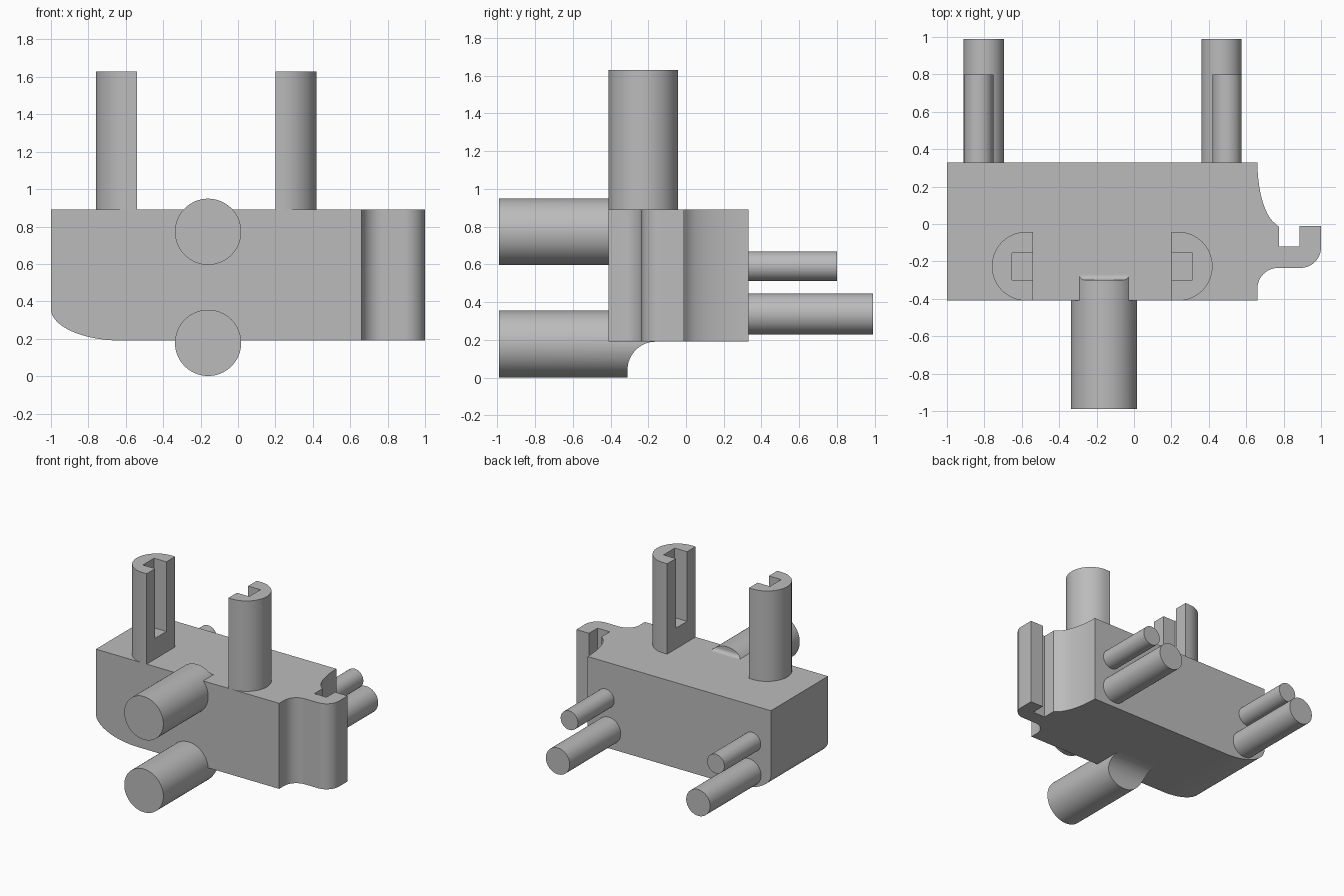
import bpy, bmesh
from math import pi, sin, cos, radians

cube = bpy.data.objects.get("Cube")
if cube:
    bpy.data.objects.remove(cube, do_unlink=True)

grey = bpy.data.materials.new("plain grey")
grey.use_nodes = True
grey.diffuse_color = (0.5, 0.5, 0.5, 1)
grey.node_tree.nodes["Principled BSDF"].inputs["Base Color"].default_value = (0.5, 0.5, 0.5, 1)


def arc(cx, cy, rx, ry, start, end, steps=16):
    """Points along an ellipse arc, angles in degrees."""
    angles = [radians(start + (end - start) * i / steps) for i in range(steps + 1)]
    return [(cx + rx * cos(a), cy + ry * sin(a)) for a in angles]


def prism(name, outline, axis, low, high):
    """Extrude a flat outline along an axis from low to high."""
    place = {"x": lambda a, b, d: (d, a, b),
             "y": lambda a, b, d: (a, d, b),
             "z": lambda a, b, d: (a, b, d)}[axis]
    bm = bmesh.new()
    face = bm.faces.new([bm.verts.new(place(a, b, low)) for a, b in outline])
    side = bmesh.ops.extrude_face_region(bm, geom=[face])["geom"]
    bmesh.ops.translate(bm, vec=place(0, 0, high - low),
                        verts=[v for v in side if isinstance(v, bmesh.types.BMVert)])
    bmesh.ops.recalc_face_normals(bm, faces=bm.faces)
    mesh = bpy.data.meshes.new(name)
    bm.to_mesh(mesh)
    bm.free()
    obj = bpy.data.objects.new(name, mesh)
    bpy.context.collection.objects.link(obj)
    mesh.materials.append(grey)
    return obj


def select(obj):
    bpy.ops.object.select_all(action="DESELECT")
    obj.select_set(True)
    bpy.context.view_layer.objects.active = obj


def combine(obj, tool, operation):
    """Apply a boolean and discard the tool."""
    select(obj)
    mod = obj.modifiers.new("shape", "BOOLEAN")
    mod.operation, mod.solver, mod.object = operation, "EXACT", tool
    bpy.ops.object.modifier_apply(modifier=mod.name)
    bpy.data.objects.remove(tool, do_unlink=True)


def smooth(obj):
    select(obj)
    bpy.ops.object.shade_smooth_by_angle(angle=radians(30))


def rod(name, x, z, r, y0, y1):
    return prism(name, arc(x, z, r, r, 0, 360, 64)[:-1], "y", y0, y1)


BOTTOM, TOP, FRONT, BACK = 0.19, 0.89, -0.41, 0.33

# Body with the hook at its end, drawn in plan
plan = [(-1, FRONT), (0.66, FRONT)]
plan += arc(0.77, -0.345, 0.11, 0.11, 180, 90)
plan += arc(0.89, -0.125, 0.11, 0.11, -90, 0)
plan += [(1, -0.01), (0.885, -0.01), (0.885, -0.12), (0.775, -0.12), (0.775, -0.015)]
plan += arc(0.79, 0.33, 0.13, 0.34, 250, 180)
plan += [(-1, BACK)]
body = prism("body", plan, "z", BOTTOM, TOP)

# Rounded lower corner of the body
corner = [(-1.2, 0.36)] + arc(-0.62, 0.36, 0.38, 0.17, 180, 270, 24) + [(-0.62, 0), (-1.2, 0)]
combine(body, prism("corner_cutter", corner, "y", -1, 1), "DIFFERENCE")
smooth(body)

# Slotted half-round posts, facing each other
for name, flat, s in (("right_post", -0.54, 1), ("left_post", 0.2, -1)):
    r, y = 0.184, -0.226
    outline = [(flat, y + r)] + arc(flat - s * 0.036, y, s * r, r, 90, 270, 32) + [(flat, y - r)]
    post = prism(name, outline, "z", TOP - 0.01, 1.63)
    slot = [(flat + s * 0.1, -0.3), (flat + s * 0.1, -0.155),
            (flat - s * 0.112, -0.155), (flat - s * 0.112, -0.3)]
    combine(post, prism("slot_cutter", slot, "z", 1.06, 1.8), "DIFFERENCE")
    smooth(post)

# Front pegs, with a hollow fillet where they run onto the body
for name, z, keep in (
        ("lower_peg", 0.178, [(-1.1, -0.1), (-0.31, -0.1)]
            + arc(-0.16, 0.04, 0.15, 0.15, 180, 90) + [(-0.16, 0.5), (-1.1, 0.5)]),
        ("upper_peg", 0.772, [(-1.1, 1.1), (-0.3, 1.1)]
            + arc(-0.27, 0.92, 0.03, 0.03, 180, 270) + [(-0.27, 0.5), (-1.1, 0.5)])):
    peg = rod(name, -0.16, z, 0.177, -0.99, -0.1)
    combine(peg, prism("fillet_tool", keep, "x", -1, 1), "INTERSECT")
    smooth(peg)

# Pairs of back pins
for side, x_low, x_high in (("right", -0.803, -0.83), ("left", 0.468, 0.497)):
    smooth(rod(side + "_lower_pin", x_low, 0.337, 0.108, BACK - 0.02, 0.99))
    smooth(rod(side + "_upper_pin", x_high, 0.59, 0.078, BACK - 0.02, 0.8))
